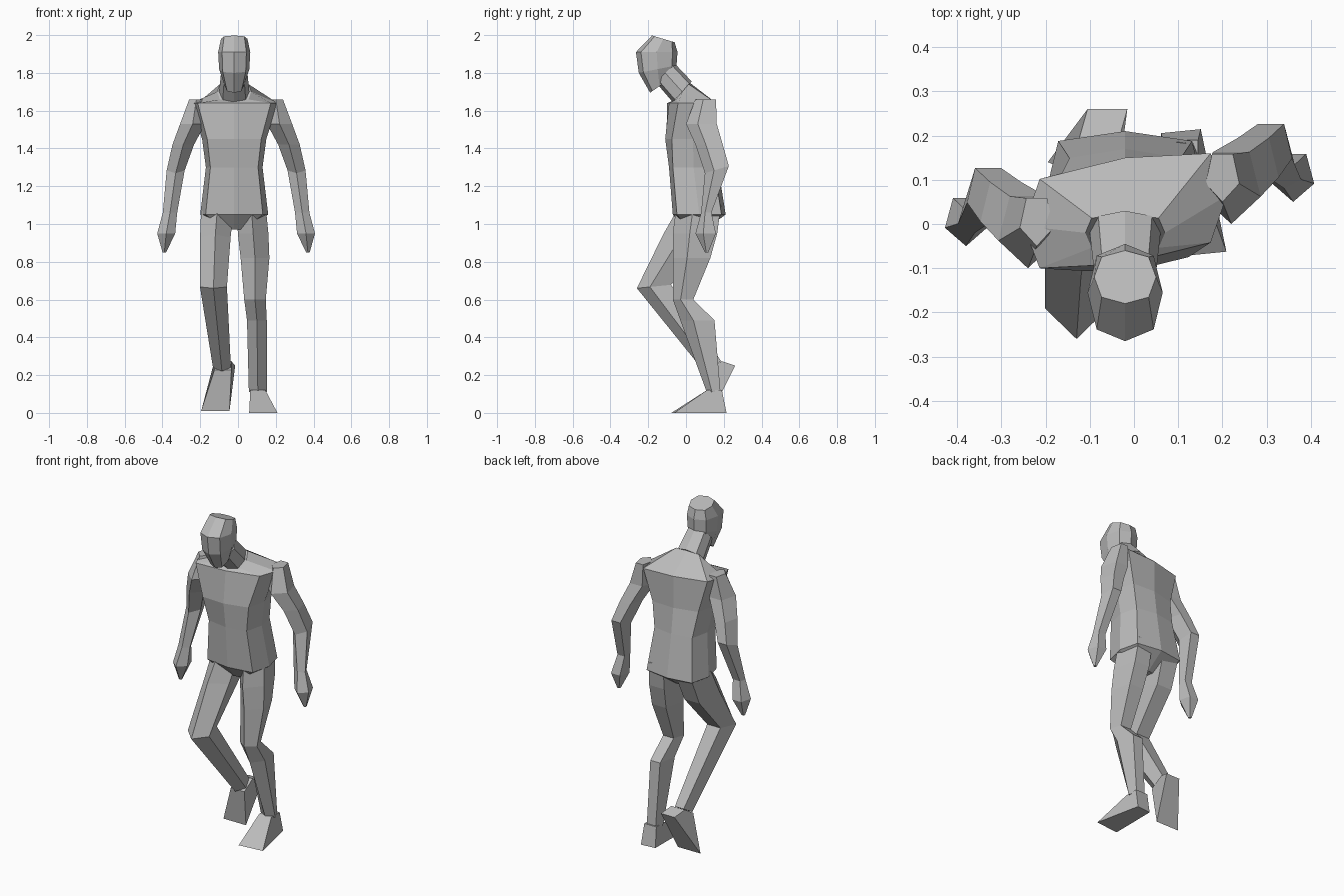
import bpy
import bmesh
from math import sin, cos, pi, copysign

cube = bpy.data.objects.get("Cube")
if cube:
    bpy.data.objects.remove(cube, do_unlink=True)

gray = bpy.data.materials.new("plain gray")
gray.use_nodes = True
tone = (.5, .5, .5, 1)
gray.diffuse_color = tone
gray.node_tree.nodes["Principled BSDF"].inputs["Base Color"].default_value = tone

MIDLINE = -.02


def outline(sides, power=1, turn=0):
    """Polygon starting at the front; a lower power makes it boxier."""
    def boxed(value):
        return copysign(abs(value) ** power, value)
    angles = [2 * pi * (i + turn) / sides for i in range(sides)]
    return [(boxed(sin(a)), boxed(-cos(a))) for a in angles]


TORSO = outline(sides=8, power=.5)
HEAD = outline(sides=8, power=.8)
LIMB = outline(sides=5)
FOOT = outline(sides=4, power=0, turn=.5)


def place(shape, y, z, wide, deep, x=MIDLINE, tilt=0, twist=0, lean=0, taper=0):
    """Cross-section points around a centre; tilt raises the back edge."""
    points = []
    for u, v in shape:
        across = u * wide * (1 - taper * v)
        along = v * deep
        points.append((x + across + lean * along,
                       y + along + twist * across,
                       z + tilt * along))
    return points


def loft(name, shape, rings):
    """Skin a closed flat-shaded body over a list of cross-sections."""
    bm = bmesh.new()
    loops = [[bm.verts.new(p) for p in place(shape, **ring)] for ring in rings]
    for low, high in zip(loops, loops[1:]):
        for i in range(len(shape)):
            bm.faces.new((low[i - 1], low[i], high[i], high[i - 1]))
    bm.faces.new(loops[0])
    bm.faces.new(loops[-1])
    bmesh.ops.recalc_face_normals(bm, faces=bm.faces)
    mesh = bpy.data.meshes.new(name)
    bm.to_mesh(mesh)
    bm.free()
    mesh.materials.append(gray)
    bpy.context.collection.objects.link(bpy.data.objects.new(name, mesh))


# Torso from crotch to base of neck, shoulders twisted by the stride
loft("torso", TORSO, [
    dict(y=.05, z=.97, wide=.06, deep=.05),
    dict(y=.07, z=1.05, wide=.18, deep=.14),
    dict(y=.04, z=1.3, wide=.15, deep=.13),
    dict(y=.02, z=1.45, wide=.17, deep=.13, twist=.1),
    dict(y=.03, z=1.64, wide=.23, deep=.12, twist=.15),
    dict(y=-.02, z=1.7, wide=.09, deep=.04, tilt=1.2),
])

# Neck and forward-leaning head
loft("neck", HEAD, [
    dict(y=-.02, z=1.7, wide=.08, deep=.05, tilt=1.1),
    dict(y=-.11, z=1.8, wide=.07, deep=.05, tilt=1),
])
loft("head", HEAD, [
    dict(y=-.14, z=1.73, wide=.05, deep=.05, tilt=.7),
    dict(y=-.15, z=1.82, wide=.08, deep=.1, tilt=.2),
    dict(y=-.155, z=1.91, wide=.085, deep=.11),
    dict(y=-.12, z=1.98, wide=.07, deep=.06, tilt=-.3),
])

# Arms share one shape; the left swings back and the right swings forward
arm_rings = [
    dict(x=.21, y=.06, z=1.66, wide=.04, deep=.06),
    dict(x=.23, y=.04, z=1.53, wide=.07, deep=.09),
    dict(x=.28, y=.08, z=1.42, wide=.06, deep=.08),
    dict(x=.32, y=.12, z=1.29, wide=.05, deep=.07, tilt=.3),
    dict(x=.35, y=.06, z=1.06, wide=.04, deep=.03),
    dict(x=.37, y=.06, z=.95, wide=.05, deep=.06),
    dict(x=.38, y=.06, z=.85, wide=.01, deep=.01),
]
WRIST = 4
for side, sign in (("left", 1), ("right", -1)):
    posed = [{**ring, "x": sign * ring["x"] + MIDLINE / 2,
              "y": ring["y"] + sign * .05} for ring in arm_rings]
    loft(side + "_arm", LIMB, posed[:WRIST + 1])
    loft(side + "_hand", LIMB, posed[WRIST:])

# Planted left leg and foot
loft("left_leg", LIMB, [
    dict(x=.07, y=.08, z=1.1, wide=.08, deep=.13),
    dict(x=.08, y=.06, z=.95, wide=.085, deep=.13),
    dict(x=.09, y=.04, z=.82, wide=.08, deep=.11),
    dict(x=.09, y=-.01, z=.6, wide=.06, deep=.06),
    dict(x=.1, y=.07, z=.49, wide=.055, deep=.1),
    dict(x=.105, y=.15, z=.11, wide=.05, deep=.04),
])
loft("left_foot", FOOT, [
    dict(x=.105, y=.15, z=.12, wide=.04, deep=.04),
    dict(x=.12, y=.07, z=0, wide=.06, deep=.14, twist=.1, lean=-.1, taper=.25),
])

# Trailing right leg with bent knee and lifted heel
loft("right_leg", LIMB, [
    dict(x=-.11, y=.08, z=1.07, wide=.09, deep=.13),
    dict(x=-.12, y=.01, z=.92, wide=.085, deep=.13, tilt=-.2),
    dict(x=-.13, y=-.16, z=.67, wide=.075, deep=.1, tilt=.1),
    dict(x=-.085, y=.145, z=.25, wide=.05, deep=.05, tilt=.6),
])
loft("right_foot", FOOT, [
    dict(x=-.08, y=.15, z=.25, wide=.045, deep=.04, tilt=.6),
    dict(x=-.09, y=.2, z=.13, wide=.06, deep=.06, tilt=2, lean=.5, taper=.25),
])
